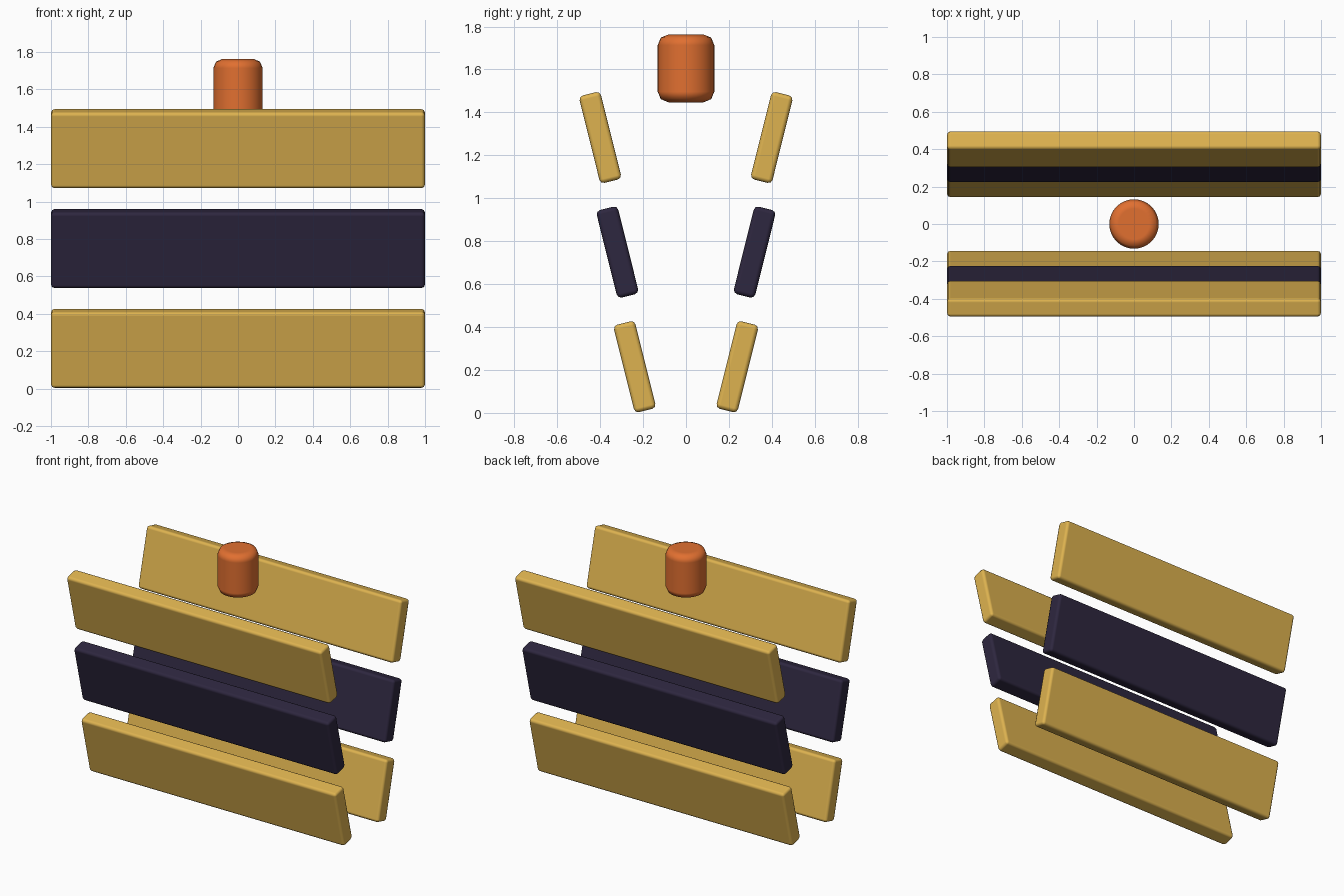
import bpy
from math import radians

if "Cube" in bpy.data.objects:
    bpy.data.objects.remove(bpy.data.objects["Cube"])


def material(name, color):
    m = bpy.data.materials.new(name)
    m.diffuse_color = (*color, 1)
    m.use_nodes = True
    m.node_tree.nodes["Principled BSDF"].inputs["Base Color"].default_value = m.diffuse_color
    return m


YELLOW = material("yellow_paint", (0.73, 0.45, 0.08))
DARK = material("dark_paint", (0.027, 0.02, 0.05))
ORANGE = material("orange_paint", (0.75, 0.16, 0.03))


def finish(obj, name, mat, width):
    """Name, colour and round off the edges of a part."""
    obj.name = obj.data.name = name
    obj.data.materials.append(mat)
    obj.data.shade_smooth()
    bev = obj.modifiers.new("rounded_edges", 'BEVEL')
    bev.width = width
    bev.segments = 2
    bev.limit_method = 'ANGLE'
    bev.angle_limit = radians(40)
    bev.harden_normals = True


# Three pairs of leaning boards, flaring outward toward the top
for side, label in ((-1, "front"), (1, "back")):
    for i, (level, mat) in enumerate((("lower", YELLOW), ("middle", DARK), ("upper", YELLOW))):
        bpy.ops.mesh.primitive_cube_add(
            size=1,
            location=(0, side * (0.239 + 0.0803 * i), 0.215 + 0.534 * i),
            rotation=(radians(-14 * side), 0, 0))
        board = bpy.context.object
        board.scale = (2, 0.103, 0.42)
        bpy.ops.object.transform_apply(location=False, rotation=False, scale=True)
        finish(board, f"{label}_{level}_board", mat, 0.02)

# Rounded peg floating above the boards
bpy.ops.mesh.primitive_cylinder_add(vertices=32, radius=0.132, depth=0.316, location=(0, 0, 1.605))
finish(bpy.context.object, "top_peg", ORANGE, 0.05)
